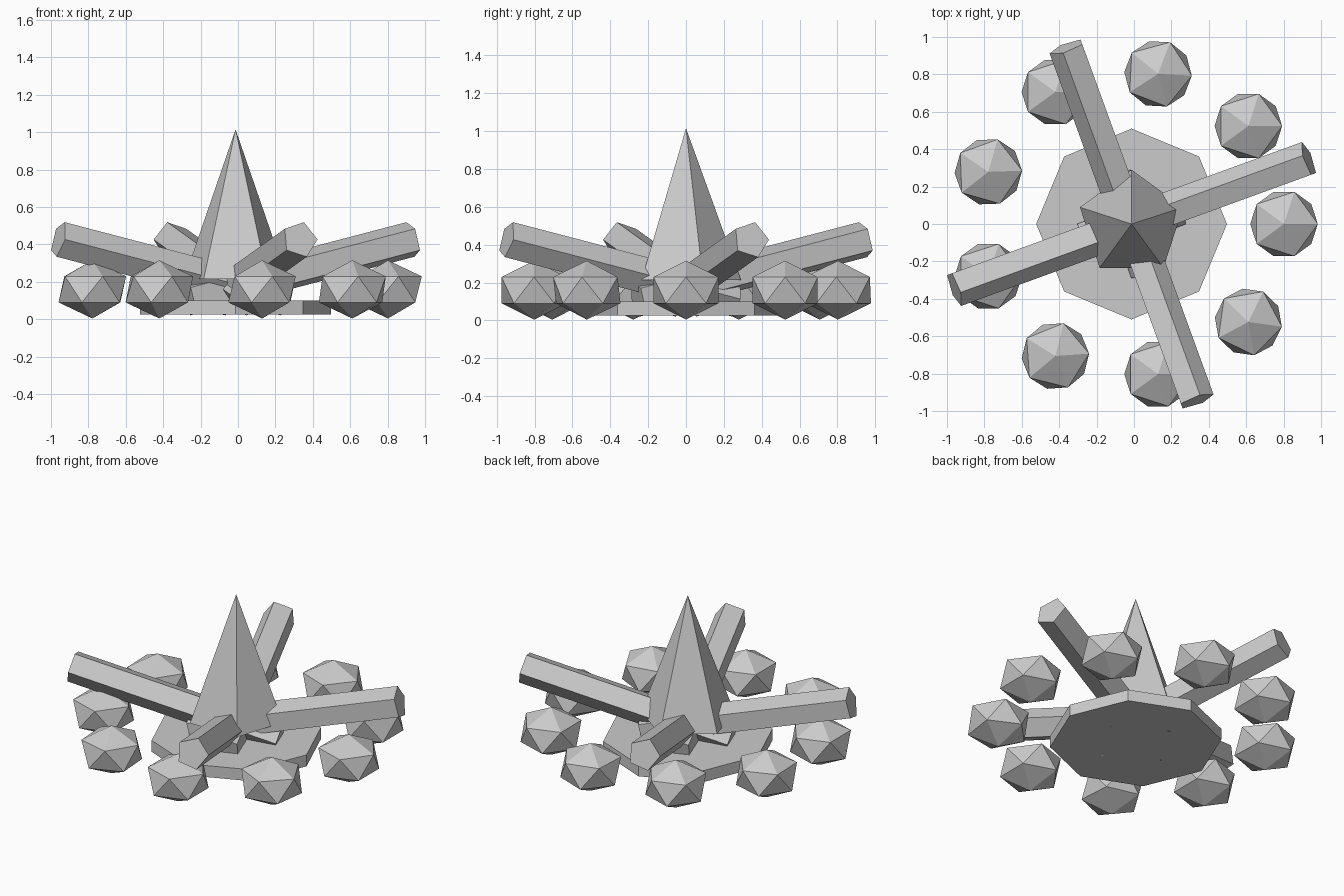
import bpy
from math import radians, cos, sin

cube = bpy.data.objects.get("Cube")
if cube:
    bpy.data.objects.remove(cube, do_unlink=True)

CENTRE_X = -0.013

# One plain grey for every part
grey = bpy.data.materials.new("plain_grey")
grey.use_nodes = True
colour = (0.6, 0.6, 0.6, 1.0)
grey.diffuse_color = colour
grey.node_tree.nodes["Principled BSDF"].inputs["Base Color"].default_value = colour


def finish(name):
    obj = bpy.context.object
    obj.name = name
    obj.data.materials.clear()
    obj.data.materials.append(grey)
    return obj


def around(angle, distance, z):
    """Point at an angle and distance from the middle of the fire."""
    return (CENTRE_X + distance * cos(angle), distance * sin(angle), z)


# Flat eight-sided hearth
bpy.ops.mesh.primitive_cylinder_add(vertices=8, radius=0.51, depth=0.075,
                                    location=(CENTRE_X, 0, 0.0625))
finish("hearth_base")

# Five-sided flame
bpy.ops.mesh.primitive_cone_add(vertices=5, radius1=0.29, radius2=0, depth=0.8,
                                location=(CENTRE_X, 0, 0.615))
finish("flame")

# Four leaning five-sided logs whose lower ends cross under the flame
for i in range(4):
    yaw = radians(20 + 90 * i)
    bpy.ops.mesh.primitive_cylinder_add(vertices=5, radius=0.1, depth=1.314,
                                        location=around(yaw, 0.368, 0.27),
                                        rotation=(0, radians(76.2), yaw))
    finish(f"log_{i + 1}")

# Ring of nine squashed stones, each turned a little
turns = [0, 0, -3, 0, 2, 0, 4, 0, -8]
for i, turn in enumerate(turns):
    bpy.ops.mesh.primitive_ico_sphere_add(subdivisions=1, radius=0.202,
                                          location=around(radians(40 * i), 0.815, 0.16),
                                          rotation=(0, 0, radians(turn)))
    finish(f"stone_{i + 1}").scale.z = 0.77
